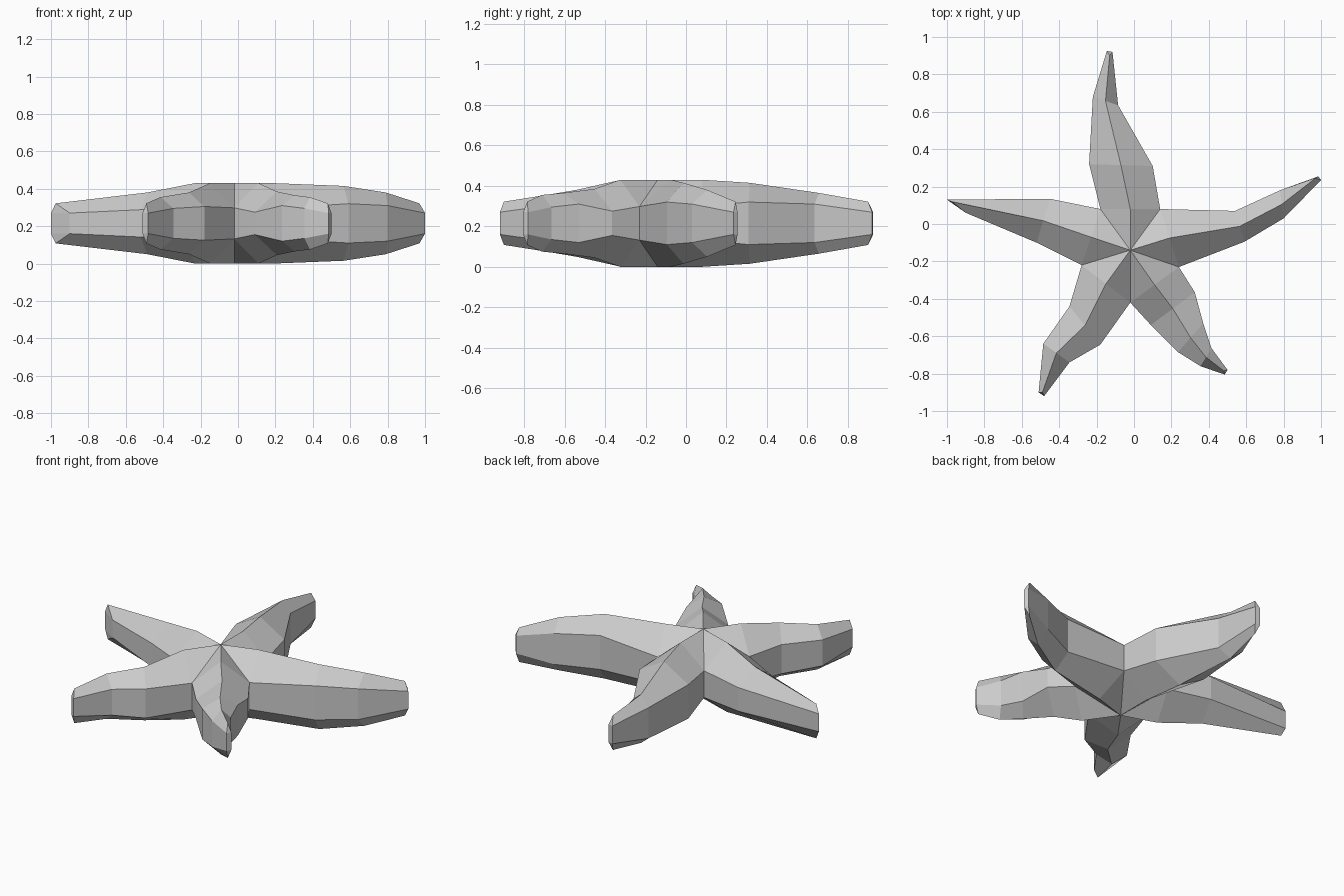
import bpy
import bmesh
from mathutils import Vector

default_cube = bpy.data.objects.get("Cube")
if default_cube:
    bpy.data.objects.remove(default_cube, do_unlink=True)

MID = 0.215          # height of the plane of symmetry
CENTRE = (-0.02, -0.14)

# Corners between neighbouring arms, counter-clockwise from the back right
notches = [(0.14, 0.08), (-0.18, 0.08), (-0.28, -0.22), (-0.02, -0.42), (0.24, -0.23)]

# Each arm starts at one notch and ends at the next; a ring holds its first side,
# second side, ridge half height and side half height
arms = [
    # back arm
    ([((0.10, 0.31), (-0.24, 0.32), 0.2, 0.105),
      ((-0.085, 0.635), (-0.22, 0.68), 0.15, 0.095)],
     ((-0.115, 0.92), (-0.145, 0.925), (-0.13, 0.9))),
    # left-hand arm
    ([((-0.45, 0.135), (-0.52, -0.1), 0.165, 0.073)],
     ((-1, 0.13), (-0.9, 0.06), (-0.975, 0.12))),
    # front arm on the -x side
    ([((-0.345, -0.44), (-0.18, -0.645), 0.165, 0.09),
      ((-0.485, -0.64), (-0.345, -0.74), 0.14, 0.08)],
     ((-0.51, -0.9), (-0.48, -0.92), (-0.49, -0.9))),
    # front arm on the +x side
    ([((0.09, -0.54), (0.325, -0.365), 0.17, 0.06),
      ((0.235, -0.685), (0.37, -0.53), 0.15, 0.095),
      ((0.355, -0.76), (0.415, -0.665), 0.14, 0.08)],
     ((0.485, -0.805), (0.5, -0.78), (0.48, -0.785))),
    # right-hand arm
    ([((0.59, -0.095), (0.54, 0.07), 0.2, 0.105),
      ((0.8, 0.03), (0.78, 0.18), 0.165, 0.095)],
     ((1, 0.235), (0.985, 0.255), (0.97, 0.245))),
]

bm = bmesh.new()


def column(point, half):
    """A mirrored pair of vertices: upper and lower."""
    return [bm.verts.new((point[0], point[1], MID + s * half)) for s in (1, -1)]


def hexagon(first, ridge, second):
    """Six vertices around an arm, starting at the upper ridge."""
    return [ridge[0], first[0], first[1], ridge[1], second[1], second[0]]


def midpoint(a, b):
    return (Vector(a) + Vector(b)) / 2


def ring(a, b, ridge_half, side_half, ridge=None):
    ridge = ridge or midpoint(a, b)
    return hexagon(column(a, side_half), column(ridge, ridge_half), column(b, side_half))


hub = column(CENTRE, MID)
corners = [column(p, 0.083) for p in notches]

for i, (sections, tip) in enumerate(arms):
    j = (i + 1) % len(arms)
    # Base ring shares its side corners with the neighbouring arms
    ridge = column(midpoint(notches[i], notches[j]), MID)
    loops = [hexagon(corners[i], ridge, corners[j])]
    # Body faces from the hub to the base ring
    for level in (0, 1):
        for corner in (corners[i], corners[j]):
            bm.faces.new((hub[level], corner[level], ridge[level]))
    # Arm sections and the narrow blunt tip
    loops += [ring(*section) for section in sections]
    loops.append(ring(tip[0], tip[1], 0.107, 0.055, tip[2]))
    for near, far in zip(loops, loops[1:]):
        for k in range(6):
            n = (k + 1) % 6
            bm.faces.new((near[k], near[n], far[n], far[k]))
    # Tip cap split along its height, so that it can bulge
    cap = loops[-1]
    bm.faces.new((cap[0], cap[1], cap[5]))
    bm.faces.new((cap[1], cap[2], cap[4], cap[5]))
    bm.faces.new((cap[2], cap[3], cap[4]))

bmesh.ops.recalc_face_normals(bm, faces=bm.faces)
mesh = bpy.data.meshes.new("starfish_body")
bm.to_mesh(mesh)
bm.free()

# Single plain grey
grey = bpy.data.materials.new("light_grey")
grey.use_nodes = True
colour = (0.6, 0.6, 0.6, 1)
grey.diffuse_color = colour
grey.node_tree.nodes["Principled BSDF"].inputs["Base Color"].default_value = colour
mesh.materials.append(grey)

body = bpy.data.objects.new("starfish_body", mesh)
bpy.context.collection.objects.link(body)
